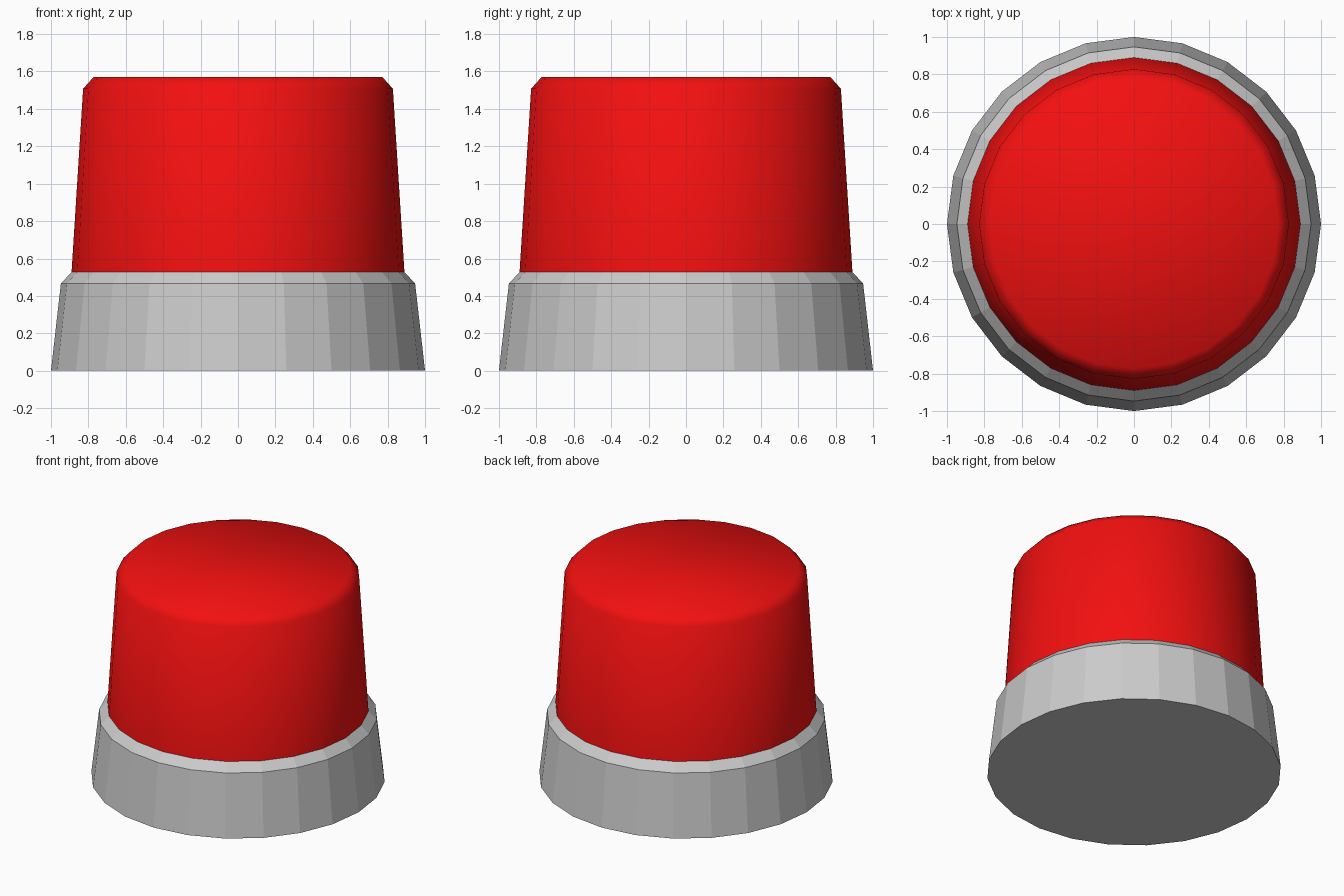
import bpy, bmesh
from math import cos, sin, pi

if "Cube" in bpy.data.objects:
    bpy.data.objects.remove(bpy.data.objects["Cube"])

SIDES = 24


def lathe(name, profile, smooth, cap_bottom=False, cap_top=False):
    """Turn a (radius, z) profile around the z axis."""
    bm = bmesh.new()
    rings = [[bm.verts.new((r * cos(2 * pi * i / SIDES), r * sin(2 * pi * i / SIDES), z))
              for i in range(SIDES)] for r, z in profile]
    for low, high in zip(rings, rings[1:]):
        for i in range(SIDES):
            j = (i + 1) % SIDES
            bm.faces.new((low[i], low[j], high[j], high[i]))
    if cap_bottom:
        bm.faces.new(rings[0][::-1])
    if cap_top:
        bm.faces.new(rings[-1])
    for face in bm.faces:
        face.smooth = smooth
    mesh = bpy.data.meshes.new(name)
    bm.to_mesh(mesh)
    bm.free()
    obj = bpy.data.objects.new(name, mesh)
    bpy.context.collection.objects.link(obj)
    return obj


# Grey tapered base with a chamfered shoulder
lathe("base", [(1.0, 0), (0.947, 0.467), (0.89, 0.527)], smooth=False, cap_bottom=True)

# Red tapered lens with a softened top rim
lens = lathe("lens", [(0.89, 0.527), (0.828, 1.508), (0.772, 1.57)], smooth=True, cap_top=True)
red = bpy.data.materials.new("red")
red.diffuse_color = (0.9, 0.005, 0.005, 1)
red.use_nodes = True
red.node_tree.nodes["Principled BSDF"].inputs["Base Color"].default_value = red.diffuse_color
lens.data.materials.append(red)
